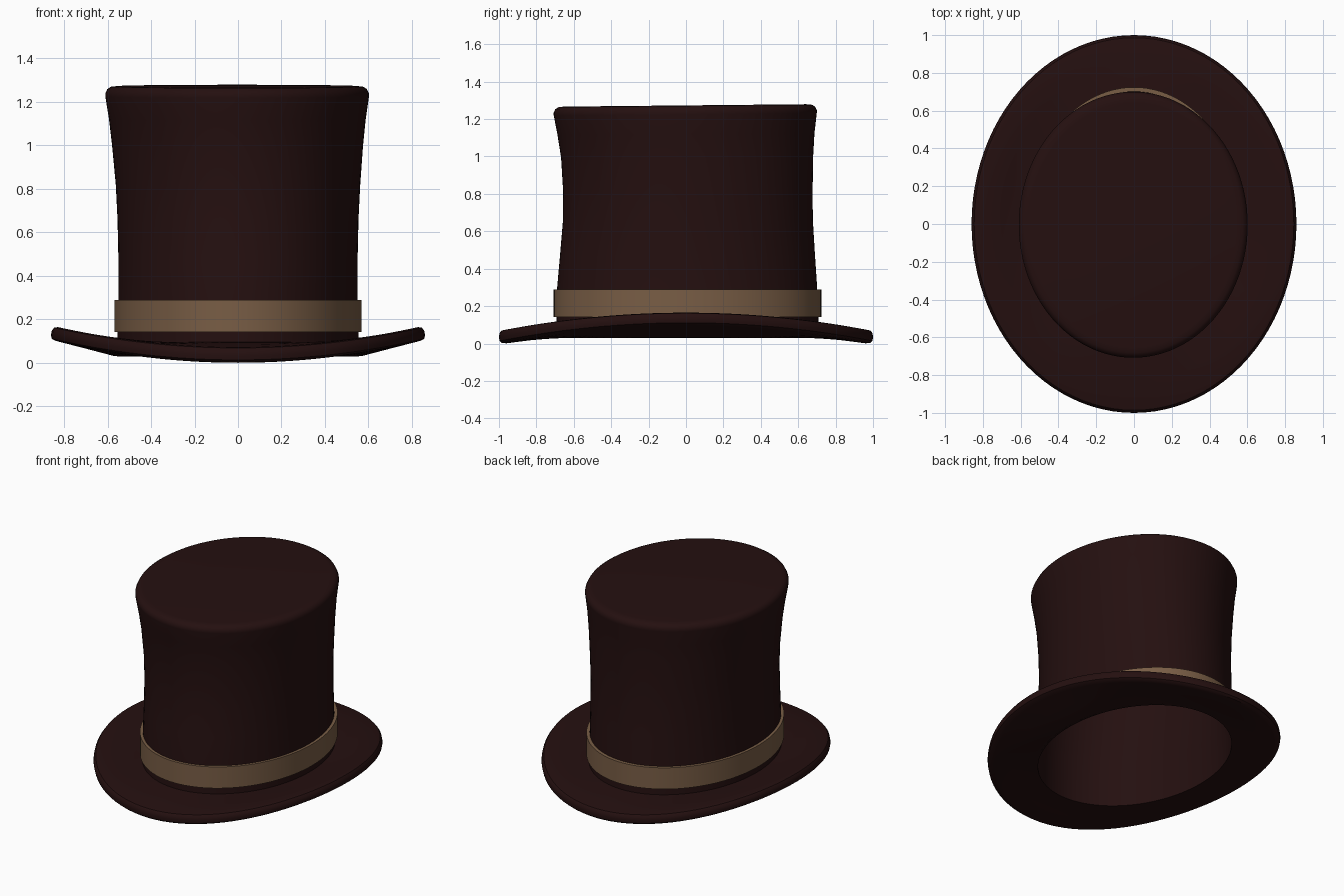
import bpy, bmesh, math

SEG = 96


def material(name, rgb):
    m = bpy.data.materials.new(name)
    m.diffuse_color = (*rgb, 1)
    return m


felt = material("dark_maroon_felt", (0.018, 0.005, 0.005))
ribbon = material("brown_ribbon", (0.19, 0.11, 0.06))


def oval_lathe(name, rings, mat, closed=False, slope=0.0):
    """Skin oval rings (rx, ry, cx, cy, z, side lift); closed joins last to first."""
    bm = bmesh.new()
    loops = []
    for rx, ry, cx, cy, z, lift in rings:
        loop = []
        for i in range(SEG):
            a = 2 * math.pi * i / SEG
            c, s = math.cos(a), math.sin(a)
            loop.append(bm.verts.new((cx + rx * c, cy + ry * s,
                                      z + lift * c * c + slope * z * s)))
        loops.append(loop)
    pairs = list(zip(loops, loops[1:]))
    if closed:
        pairs.append((loops[-1], loops[0]))
    for a, b in pairs:
        for i in range(SEG):
            j = (i + 1) % SEG
            bm.faces.new((a[i], a[j], b[j], b[i]))
    if not closed:
        bm.faces.new(loops[0])
        bm.faces.new(loops[-1])
    bmesh.ops.recalc_face_normals(bm, faces=bm.faces)
    me = bpy.data.meshes.new(name)
    bm.to_mesh(me)
    bm.free()
    me.materials.append(mat)
    ob = bpy.data.objects.new(name, me)
    bpy.context.collection.objects.link(ob)
    bpy.ops.object.select_all(action='DESELECT')
    ob.select_set(True)
    bpy.context.view_layer.objects.active = ob
    bpy.ops.object.shade_smooth_by_angle(angle=math.radians(35))
    return ob


# Crown: flared hollow tube, outer wall up to the lid, then inner wall
wall = [(0.555, 0.700, 0, 0.008, 0.03, 0), (0.555, 0.700, 0, 0.008, 0.16, 0),
        (0.550, 0.695, 0, 0.006, 0.30, 0), (0.550, 0.681, 0, 0.008, 0.48, 0),
        (0.554, 0.668, 0, 0.010, 0.66, 0), (0.562, 0.667, 0, 0.010, 0.82, 0),
        (0.577, 0.674, -0.002, 0.006, 1.00, 0), (0.590, 0.687, -0.003, 0, 1.12, 0),
        (0.606, 0.703, -0.004, -0.004, 1.225, 0)]
lid = [(0.606, 0.704, -0.004, -0.004, 1.240, 0), (0.597, 0.695, -0.004, -0.004, 1.259, 0),
       (0.580, 0.678, -0.004, -0.004, 1.270, 0), (0.550, 0.648, -0.004, -0.004, 1.273, 0)]
inner = [(rx - 0.01, ry - 0.01, cx, cy, z, l) for rx, ry, cx, cy, z, l in wall]
inner[-1] = (0.594, 0.691, -0.004, -0.004, 1.25, 0)
oval_lathe("crown", inner[::-1] + wall + lid, felt, slope=0.005)

# Brim: thick rounded plate, rising at the sides and dipping front and back
brim = [(0.547, 0.692, 0, 0.004, 0.030, 0), (0.570, 0.715, 0, 0.004, 0.030, 0.002),
        (0.700, 0.845, 0, 0, 0.016, 0.050), (0.820, 0.960, 0, 0, 0.001, 0.096),
        (0.842, 0.984, 0, 0, 0.003, 0.100), (0.856, 0.997, 0, 0, 0.014, 0.097),
        (0.860, 1.000, 0, 0, 0.035, 0.093), (0.856, 0.997, 0, 0, 0.056, 0.092),
        (0.846, 0.986, 0, 0, 0.069, 0.093), (0.828, 0.968, 0, 0, 0.073, 0.092),
        (0.700, 0.845, 0, 0, 0.085, 0.046), (0.600, 0.745, 0, 0.004, 0.093, 0.010),
        (0.547, 0.692, 0, 0.004, 0.096, 0)]
oval_lathe("brim", brim, felt, closed=True)

# Ribbon band around the foot of the crown
band = [(0.552, 0.698, 0, 0.008, 0.142, 0), (0.569, 0.716, 0, 0.008, 0.142, 0),
        (0.569, 0.716, 0, 0.008, 0.290, 0), (0.546, 0.690, 0, 0.008, 0.290, 0)]
oval_lathe("hat_band", band, ribbon, closed=True)
